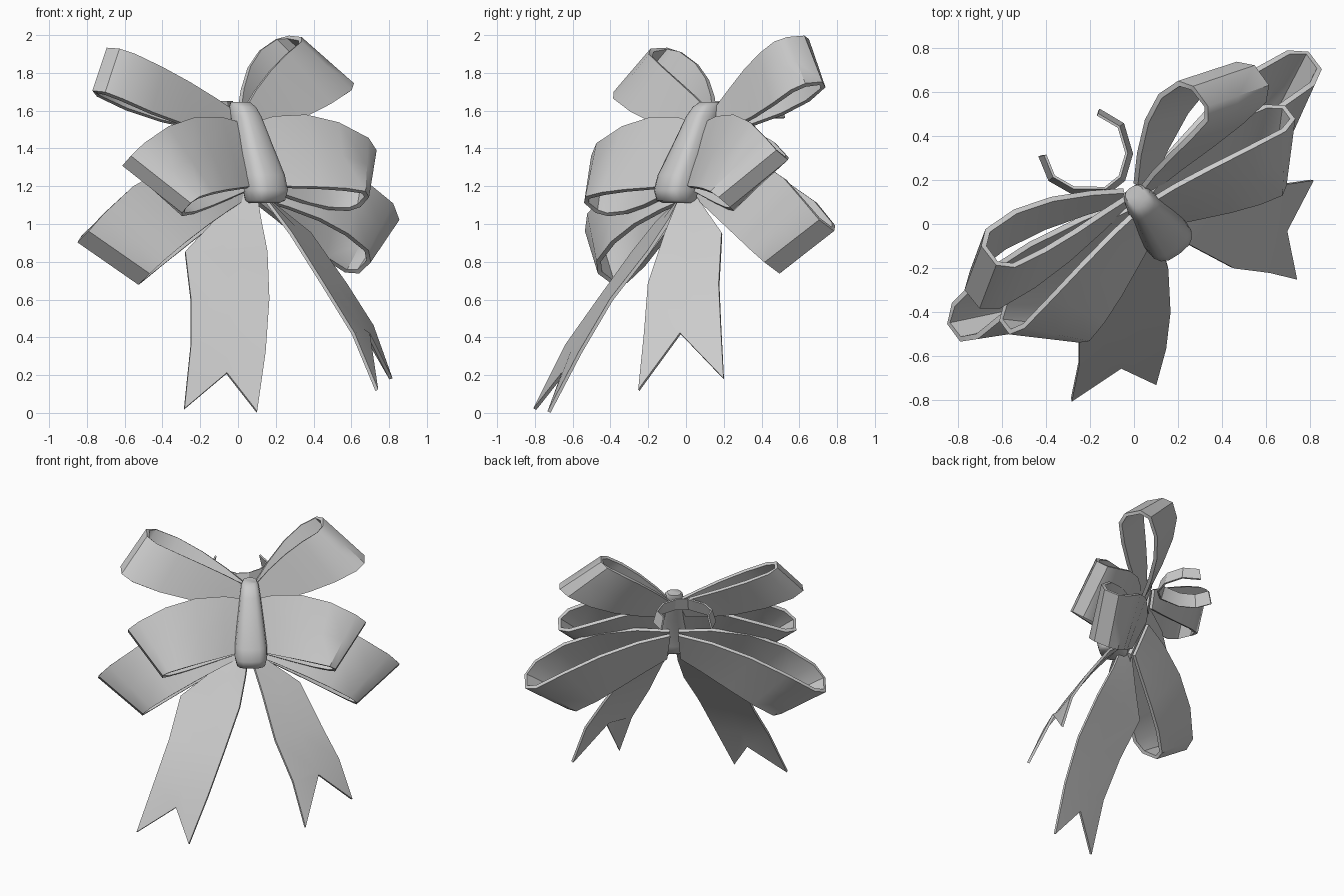
import bpy, bmesh, math
from mathutils import Vector

if "Cube" in bpy.data.objects:
    bpy.data.objects.remove(bpy.data.objects["Cube"])

# Bow frame: u = across, f = forward, z = up, turned about z
ANG = math.radians(37)
CU, SU = math.cos(ANG), math.sin(ANG)
OX, OY = 0.0, 0.14


def world(p):
    u, f, z = p
    return Vector((OX + u * CU + f * SU, OY + u * SU - f * CU, z))


def finish(name, rows, closed=False, caps=False, thick=0.0, extra=None, angle=40):
    """Skin a list of point rows into a mesh, optionally thickened."""
    bm = bmesh.new()
    vs = [[bm.verts.new(p) for p in r] for r in rows]
    for a, b in zip(vs, vs[1:]):
        n = len(a)
        for i in range(n if closed else n - 1):
            j = (i + 1) % n
            bm.faces.new((a[i], a[j], b[j], b[i]))
    if caps:
        bm.faces.new(vs[0])
        bm.faces.new(vs[-1])
    if extra:
        extra(bm, vs)
    bmesh.ops.recalc_face_normals(bm, faces=bm.faces)
    me = bpy.data.meshes.new(name)
    bm.to_mesh(me)
    bm.free()
    ob = bpy.data.objects.new(name, me)
    bpy.context.collection.objects.link(ob)
    bpy.ops.object.select_all(action='DESELECT')
    bpy.context.view_layer.objects.active = ob
    ob.select_set(True)
    if thick:
        m = ob.modifiers.new("thickness", 'SOLIDIFY')
        m.thickness = thick
        m.offset = 0
        bpy.ops.object.modifier_apply(modifier=m.name)
    bpy.ops.object.shade_smooth_by_angle(angle=math.radians(angle))
    return ob


def through(pts, t, m=0.55):
    """Quadratic curve through three points at t = 0, m, 1."""
    a, b, c = (Vector(p) for p in pts)
    return (a * ((t - m) * (t - 1) / m) + b * (t * (t - 1) / (m * (m - 1)))
            + c * (t * (t - m) / (1 - m)))


# Teardrop profile of a loop: (distance along, front/back offset)
PROFILE = [(0, .15), (.2, .5), (.45, .85), (.7, 1), (.92, .9), (1, .45),
           (1, -.45), (.92, -.9), (.7, -1), (.45, -.8), (.2, -.45), (0, -.15)]


def loop(name, top, bottom, h, side=1, lift=0.0, scale=1.0, dz=0.0):
    """Ribbon loop; lift raises the front sheet against the back sheet."""
    rows = []
    for t, s in PROFILE:
        a, b = through(top, t), through(bottom, t)
        row = []
        for k in (0, .5, 1):
            p = a.lerp(b, k)
            p.y += h * s
            p.z += lift * s + dz * t
            p.x *= side * scale
            row.append(world(p))
        rows.append(row)
    finish(name, rows, thick=0.025)


# Upper loops (the left one leans further out)
loop("upper_loop_right",
     [(.03, -.01, 1.60), (.29, -.15, 1.86), (.50, -.17, 1.985)],
     [(.10, .02, 1.48), (.48, -.07, 1.60), (.78, -.08, 1.74)], .115, lift=-.01)
loop("upper_loop_left",
     [(.03, -.02, 1.60), (.38, -.13, 1.79), (.69, -.17, 1.925)],
     [(.08, .01, 1.48), (.50, -.04, 1.56), (.87, -.06, 1.695)], .11, -1, lift=-.01)

# Middle and lower loops, mirrored with slight differences
for label, side, ms, mz, ls, lz in (("right", 1, .94, .02, .985, .03),
                                    ("left", -1, 1, -.01, 1, -.03)):
    loop("middle_loop_" + label,
         [(.02, .06, 1.52), (.46, .06, 1.505), (.83, .13, 1.35)],
         [(.06, .20, 1.19), (.38, .28, 1.13), (.60, .35, 1.10)],
         .075, side, .05, ms, mz)
    loop("lower_loop_" + label,
         [(.03, .02, 1.34), (.62, -.02, 1.225), (1.03, .01, .97)],
         [(.05, .12, 1.12), (.44, .15, .92), (.73, .15, .745)],
         .10, side, .06, ls, lz)


# Hanging tails with a swallow-tail notch, in world coordinates
def tail(name, pairs, tip_l, tip_r, notch):
    rows = []
    for l, r in pairs:
        l, r = Vector(l), Vector(r)
        rows.append([l, (l + r) / 2, r])

    def tips(bm, vs):
        a, b, c = vs[-1]
        tl, tr, n = (bm.verts.new(p) for p in (tip_l, tip_r, notch))
        bm.faces.new((a, b, n, tl))
        bm.faces.new((b, c, tr, n))
    finish(name, rows, thick=0.018, extra=tips)


tail("tail_left",
     [((.03, .00, 1.16), (.10, -.02, 1.16)),
      ((-.14, -.16, 1.00), (.12, -.08, 1.03)),
      ((-.28, -.28, .85), (.155, -.20, .85)),
      ((-.25, -.46, .60), (.165, -.395, .60)),
      ((-.25, -.63, .36), (.145, -.56, .32))],
     (-.285, -.80, .02), (.10, -.725, .005), (-.06, -.65, .21))
tail("tail_right",
     [((.13, -.03, 1.15), (.13, .05, 1.15)),
      ((.28, -.11, .95), (.38, .19, .95)),
      ((.45, -.20, .68), (.57, .175, .68)),
      ((.61, -.22, .42), (.71, .185, .46))],
     (.735, -.25, .12), (.81, .20, .18), (.69, -.03, .42))

# Tapered centre knot: (z, forward centre, half width, half depth)
KNOT = [(1.11, .23, .08, .06), (1.125, .24, .10, .09), (1.18, .24, .112, .105),
        (1.26, .215, .110, .105), (1.42, .14, .09, .09), (1.57, .07, .07, .08),
        (1.62, .04, .06, .07), (1.645, .02, .045, .05)]


def sq(v):
    return math.copysign(abs(v) ** .7, v)


rows = [[world((w * sq(math.cos(a)), f + d * sq(math.sin(a)), z))
         for a in (2 * math.pi * i / 16 for i in range(16))] for z, f, w, d in KNOT]
finish("centre_knot", rows, closed=True, caps=True, angle=60)

# Open band behind the knot
BAND = [(-.16, .52), (-.05, .455), (-.01, .32), (-.045, .20), (-.12, .14),
        (-.28, .14), (-.385, .20), (-.43, .31)]
mid = Vector((-.21, .34, 0))
rows = []
for x, y in BAND:
    p = Vector((x, y, 1.56))
    q = mid + (p - mid) * .88
    q.z = 1.65
    rows.append([p, q])
finish("back_band", rows, thick=0.012, angle=30)
